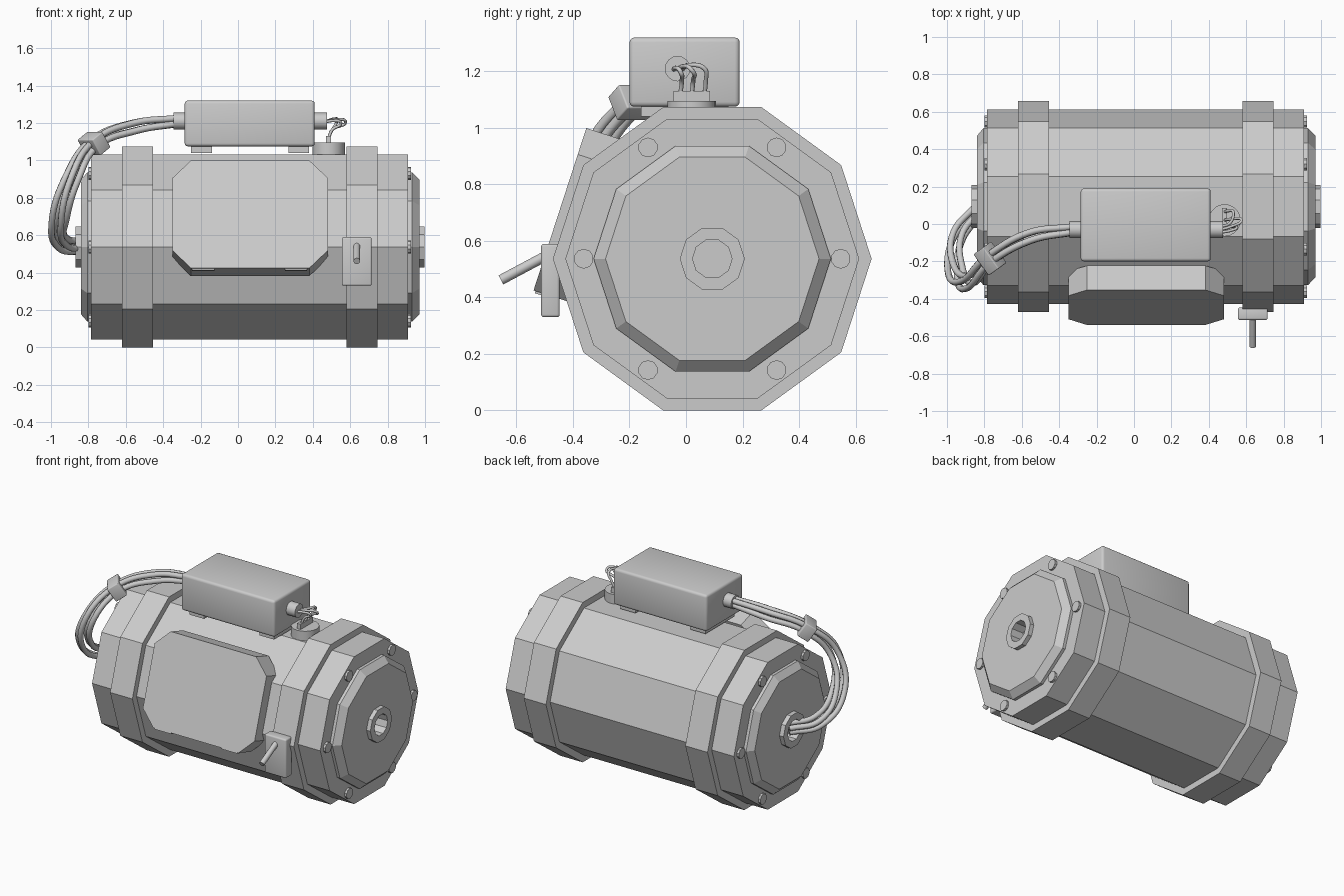
import bpy, bmesh, math
from mathutils import Vector, Matrix

if "Cube" in bpy.data.objects:
    bpy.data.objects.remove(bpy.data.objects["Cube"], do_unlink=True)

grey = bpy.data.materials.new("light grey")
grey.use_nodes = True
grey.diffuse_color = (0.6, 0.6, 0.6, 1)
grey.node_tree.nodes["Principled BSDF"].inputs["Base Color"].default_value = (0.6, 0.6, 0.6, 1)

AXIS_Y, AXIS_Z = 0.093, 0.537


def finish(name, bm, matrix=None, smooth=False):
    bmesh.ops.recalc_face_normals(bm, faces=bm.faces)
    me = bpy.data.meshes.new(name)
    bm.to_mesh(me)
    bm.free()
    ob = bpy.data.objects.new(name, me)
    bpy.context.collection.objects.link(ob)
    me.materials.append(grey)
    if matrix:
        ob.matrix_world = matrix
    if smooth:
        bpy.ops.object.select_all(action='DESELECT')
        ob.select_set(True)
        bpy.context.view_layer.objects.active = ob
        bpy.ops.object.shade_smooth_by_angle(angle=math.radians(40))
    return ob


def box(name, lo, hi, bevel=0.0, matrix=None):
    lo, hi = Vector(lo), Vector(hi)
    bm = bmesh.new()
    bmesh.ops.create_cube(bm, size=1)
    for v in bm.verts:
        v.co = (lo + hi) / 2 + v.co * (hi - lo)
    if bevel:
        bmesh.ops.bevel(bm, geom=bm.edges[:], offset=bevel, segments=3,
                        profile=0.5, affect='EDGES')
    return finish(name, bm, matrix, bevel > 0)


def rod(name, a, b, radius, sides=12, smooth=False):
    a, b = Vector(a), Vector(b)
    bm = bmesh.new()
    bmesh.ops.create_cone(bm, cap_ends=True, segments=sides, radius1=radius,
                          radius2=radius, depth=(b - a).length)
    turn = (b - a).to_track_quat('Z', 'Y').to_matrix().to_4x4()
    return finish(name, bm, Matrix.Translation((a + b) / 2) @ turn, smooth)


def lathe(name, profile, sides):
    # Rings of (x, radius) around the motor axis
    bm = bmesh.new()
    rings = []
    for x, r in profile:
        rings.append([bm.verts.new((x, AXIS_Y + r * math.cos(math.tau * i / sides),
                                    AXIS_Z + r * math.sin(math.tau * i / sides)))
                      for i in range(sides)])
    for p, q in zip(rings, rings[1:]):
        for i in range(sides):
            j = (i + 1) % sides
            bm.faces.new((p[i], p[j], q[j], q[i]))
    bm.faces.new(rings[0])
    bm.faces.new(rings[-1])
    return finish(name, bm)


def wire(name, points, radius):
    cu = bpy.data.curves.new(name, 'CURVE')
    cu.dimensions = '3D'
    cu.bevel_depth = radius
    cu.bevel_resolution = 2
    cu.resolution_u = 8
    cu.use_fill_caps = True
    sp = cu.splines.new('BEZIER')
    sp.bezier_points.add(len(points) - 1)
    for bp, p in zip(sp.bezier_points, points):
        bp.co = p
        bp.handle_left_type = bp.handle_right_type = 'AUTO'
    ob = bpy.data.objects.new(name, cu)
    bpy.context.collection.objects.link(ob)
    cu.materials.append(grey)


# Ten-sided housing with raised bands, bevelled end caps and bored hubs
R, BAND = 0.52, 0.564
lathe("motor_housing", [
    (-0.80, 0.07), (-0.87, 0.07), (-0.87, 0.115), (-0.84, 0.115), (-0.84, 0.378),
    (-0.805, 0.42), (-0.785, 0.42), (-0.785, R), (-0.62, R), (-0.62, BAND),
    (-0.455, BAND), (-0.455, R), (0.58, R), (0.58, BAND), (0.745, BAND), (0.745, R),
    (0.91, R), (0.91, 0.42), (0.93, 0.42), (0.97, 0.378), (0.97, 0.115),
    (0.998, 0.115), (0.998, 0.07), (0.91, 0.07)], 10)

# Six bolts on each end
for side, x0, x1 in (("left", 0.90, 0.925), ("right", -0.775, -0.80)):
    for i in range(6):
        a = math.tau * i / 6
        y, z = AXIS_Y + 0.455 * math.cos(a), AXIS_Z + 0.455 * math.sin(a)
        rod(f"{side}_bolt_{i + 1}", (x0, y, z), (x1, y, z), 0.035, 10)

# Access cover on the sloping front facet: local x along, y up the slope, z outward
tilt = Matrix.Translation((0, AXIS_Y, AXIS_Z)) @ Matrix.Rotation(math.radians(72), 4, 'X')
bm = bmesh.new()
x0, x1, h, c = -0.35, 0.48, 0.302, 0.098
outline = [(x0 + c, -h), (x1 - c, -h), (x1, c - h), (x1, h - c),
           (x1 - c, h), (x0 + c, h), (x0, h - c), (x0, c - h)]
base = bm.faces.new([bm.verts.new((x, y, 0.43)) for x, y in outline])
top = bmesh.ops.extrude_face_region(bm, geom=[base])["geom"]
for v in top:
    if isinstance(v, bmesh.types.BMVert):
        v.co.z = 0.567
finish("access_cover", bm, tilt)
for i, x in enumerate((-0.185, 0.31)):
    box(f"cover_tab_{i + 1}", (x - 0.06, -h - 0.008, 0.535), (x + 0.06, -h + 0.01, 0.56),
        matrix=tilt)

# Switch plate and lever
box("switch_plate", (0.555, -0.513, 0.33), (0.715, -0.447, 0.59), 0.01)
rod("switch_lever", (0.635, -0.49, 0.55), (0.635, -0.655, 0.462), 0.018, 12, True)

# Junction box on feet, with a cable gland at each end
box("junction_box", (-0.285, -0.2, 1.075), (0.41, 0.19, 1.32), 0.017)
for i, x in enumerate((-0.195, 0.325)):
    box(f"box_foot_{i + 1}", (x - 0.055, -0.16, 1.04), (x + 0.055, 0.15, 1.08))
rod("right_gland", (-0.345, -0.03, 1.21), (-0.28, -0.03, 1.21), 0.045, 16, True)
rod("left_gland", (0.40, -0.03, 1.21), (0.475, -0.03, 1.21), 0.045, 16, True)

# Terminal disc with its bar and short wires
rod("terminal_disc", (0.485, 0.02, 1.02), (0.485, 0.02, 1.095), 0.086, 20, True)
box("terminal_bar", (0.47, -0.045, 1.09), (0.497, 0.085, 1.13))
for i, (y, out, lift) in enumerate(((-0.02, 0.55, 0.0), (0.02, 0.575, 0.005), (0.065, 0.53, 0.01))):
    wire(f"terminal_wire_{i + 1}", [
        (0.46, -0.045 + 0.015 * i, 1.205), (0.515, (y - 0.05) / 2, 1.212 + lift),
        (out, y, 1.2 + lift), (0.505, y + 0.005, 1.165), (0.484, y, 1.12)], 0.008)

# Bundle of four supply cables from the box gland to the hub
path = [Vector(p) for p in ((-0.33, -0.03, 1.21), (-0.55, -0.065, 1.18),
                            (-0.77, -0.185, 1.09), (-0.89, -0.31, 0.90),
                            (-0.955, -0.25, 0.69), (-0.94, -0.06, 0.56),
                            (-0.82, 0.085, 0.535))]
spread = (0.02, 0.03, 0.026, 0.034, 0.04, 0.034, 0.028)
for i in range(4):
    pts = []
    for k, p in enumerate(path):
        d = (path[min(k + 1, 6)] - path[max(k - 1, 0)]).normalized()
        u = d.cross(Vector((0.6, -0.8, 0.3))).normalized()
        a = math.tau * i / 4 + 0.6
        pts.append(p + spread[k] * (u * math.cos(a) + d.cross(u) * math.sin(a)))
    wire(f"supply_cable_{i + 1}", pts, 0.018)

# Clamp around the bundle
d = (path[3] - path[1]).normalized()
side = Vector((0, 0, 1)).cross(d).normalized()
turn = Matrix((d, side, d.cross(side))).transposed().to_4x4()
box("cable_clamp", (-0.04, -0.07, -0.05), (0.04, 0.07, 0.05), 0.006,
    Matrix.Translation(path[2]) @ turn)
